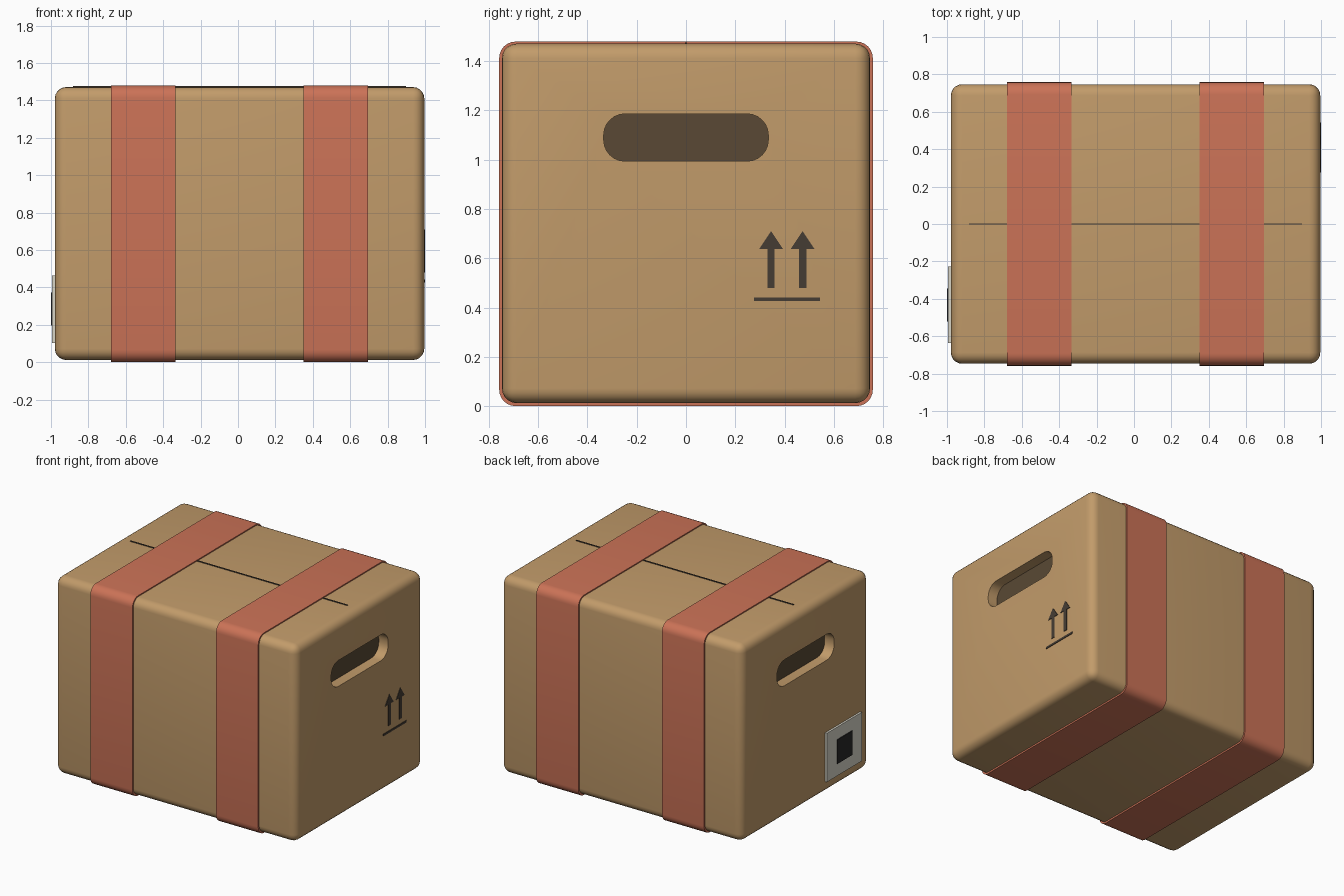
import bpy, bmesh
from math import sin, cos, pi, radians

if "Cube" in bpy.data.objects:
    bpy.data.objects.remove(bpy.data.objects["Cube"])

CX = 0.0085                      # carton centre along x
X0, X1 = -0.979, 0.996           # carton ends
Z0, Z1 = 0.012, 1.471
ZC = (Z0 + Z1) / 2


def material(name, rgb):
    m = bpy.data.materials.new(name)
    m.diffuse_color = (*rgb, 1)
    m.use_nodes = True
    m.node_tree.nodes["Principled BSDF"].inputs["Base Color"].default_value = m.diffuse_color
    return m


CARD = material("cardboard", (0.54, 0.33, 0.145))
TAPE = material("red_tape", (0.60, 0.17, 0.095))
DARK = material("dark_recess", (0.10, 0.066, 0.035))
INK = material("ink", (0.06, 0.046, 0.034))
PAPER = material("paper", (0.68, 0.66, 0.57))
BLACK = material("black_ink", (0.02, 0.02, 0.02))


def finish(name, bm, mat):
    bmesh.ops.recalc_face_normals(bm, faces=bm.faces)
    me = bpy.data.meshes.new(name)
    bm.to_mesh(me)
    bm.free()
    ob = bpy.data.objects.new(name, me)
    bpy.context.collection.objects.link(ob)
    me.materials.append(mat)
    return ob


def smooth(ob):
    bpy.ops.object.select_all(action='DESELECT')
    ob.select_set(True)
    bpy.context.view_layer.objects.active = ob
    bpy.ops.object.shade_smooth_by_angle(angle=radians(35))


def box(name, x, y, z, mat, bevel=0, segments=4):
    """Block given as (min, max) ranges."""
    bm = bmesh.new()
    bmesh.ops.create_cube(bm, size=1)
    for v in bm.verts:
        v.co = [(a + b) / 2 + c * (b - a) for (a, b), c in zip((x, y, z), v.co)]
    if bevel:
        bmesh.ops.bevel(bm, geom=bm.edges[:], offset=bevel, segments=segments,
                        profile=0.5, affect='EDGES')
    return finish(name, bm, mat)


def rounded(hy, hz, r, zc, n=6):
    """Rounded rectangle outline in the yz plane."""
    pts = []
    for k, (sy, sz) in enumerate(((1, 1), (-1, 1), (-1, -1), (1, -1))):
        for i in range(n + 1):
            a = (k + i / n) * pi / 2
            pts.append((sy * (hy - r) + r * cos(a), zc + sz * (hz - r) + r * sin(a)))
    return pts


def prism(name, outline, xa, xb, mat):
    """Extrude a yz outline along x."""
    bm = bmesh.new()
    f = bm.faces.new([bm.verts.new((xa, y, z)) for y, z in outline])
    ext = bmesh.ops.extrude_face_region(bm, geom=[f])
    for v in ext['geom']:
        if isinstance(v, bmesh.types.BMVert):
            v.co.x = xb
    return finish(name, bm, mat)


# Carton with rounded edges
carton = box("carton", (X0, X1), (-0.747, 0.747), (Z0, Z1), CARD, 0.06, 5)

# Hand-hole recesses in both ends, with dark backs
DEPTH = 0.08
hole = rounded(0.334, 0.096, 0.086, 1.09)
for side, x, s in (("right", X1, 1), ("left", X0, -1)):
    cutter = prism("hole_cutter", hole, x - s * DEPTH, x + s * 0.1, CARD)
    cutter.hide_render = True
    mod = carton.modifiers.new("hand_hole", 'BOOLEAN')
    mod.operation, mod.solver, mod.object = 'DIFFERENCE', 'EXACT', cutter
    bpy.context.view_layer.objects.active = carton
    bpy.ops.object.modifier_apply(modifier=mod.name)
    bpy.data.objects.remove(cutter)
    prism(f"hand_hole_back_{side}", hole, x - s * (DEPTH + 0.01),
          x - s * (DEPTH - 0.003), DARK)
smooth(carton)

# Tape bands wrapped around the carton
for side, s in (("left", -1), ("right", 1)):
    c = CX + s * 0.515
    hy, hz, zc = 0.758, 0.7395, 0.7395
    loops = [(rounded(hy, hz, 0.066, zc), c - 0.1725),
             (rounded(hy, hz, 0.066, zc), c + 0.1725),
             (rounded(hy - 0.016, hz - 0.016, 0.05, zc), c + 0.1725),
             (rounded(hy - 0.016, hz - 0.016, 0.05, zc), c - 0.1725)]
    bm = bmesh.new()
    rings = [[bm.verts.new((x, y, z)) for y, z in pts] for pts, x in loops]
    n = len(rings[0])
    for k in range(4):
        a, b = rings[k], rings[(k + 1) % 4]
        for i in range(n):
            j = (i + 1) % n
            bm.faces.new((a[i], a[j], b[j], b[i]))
    smooth(finish(f"tape_band_{side}", bm, TAPE))

# Flap seam along the top
box("top_seam", (CX - 0.89, CX + 0.89), (-0.004, 0.004), (Z1 - 0.01, 1.476), INK)

# This-way-up arrows and underline on the right end
for k, y in enumerate((0.345, 0.473)):
    half = [(0.015, 0.48), (0.015, 0.638), (0.048, 0.638), (0, 0.71)]
    outline = [(y + a, z) for a, z in half] + [(y - a, z) for a, z in half[-2::-1]]
    prism(f"up_arrow_{k + 1}", outline, X1 - 0.01, 1.0, INK)
box("arrow_underline", (X1 - 0.01, 1.0), (0.275, 0.544), (0.426, 0.441), INK)

# Shipping label with a dark square on the left end
box("shipping_label", (-0.994, X0 + 0.005), (-0.637, -0.228), (0.103, 0.464), PAPER)
box("label_square", (-1.0, -0.985), (-0.52, -0.344), (0.195, 0.373), BLACK)
